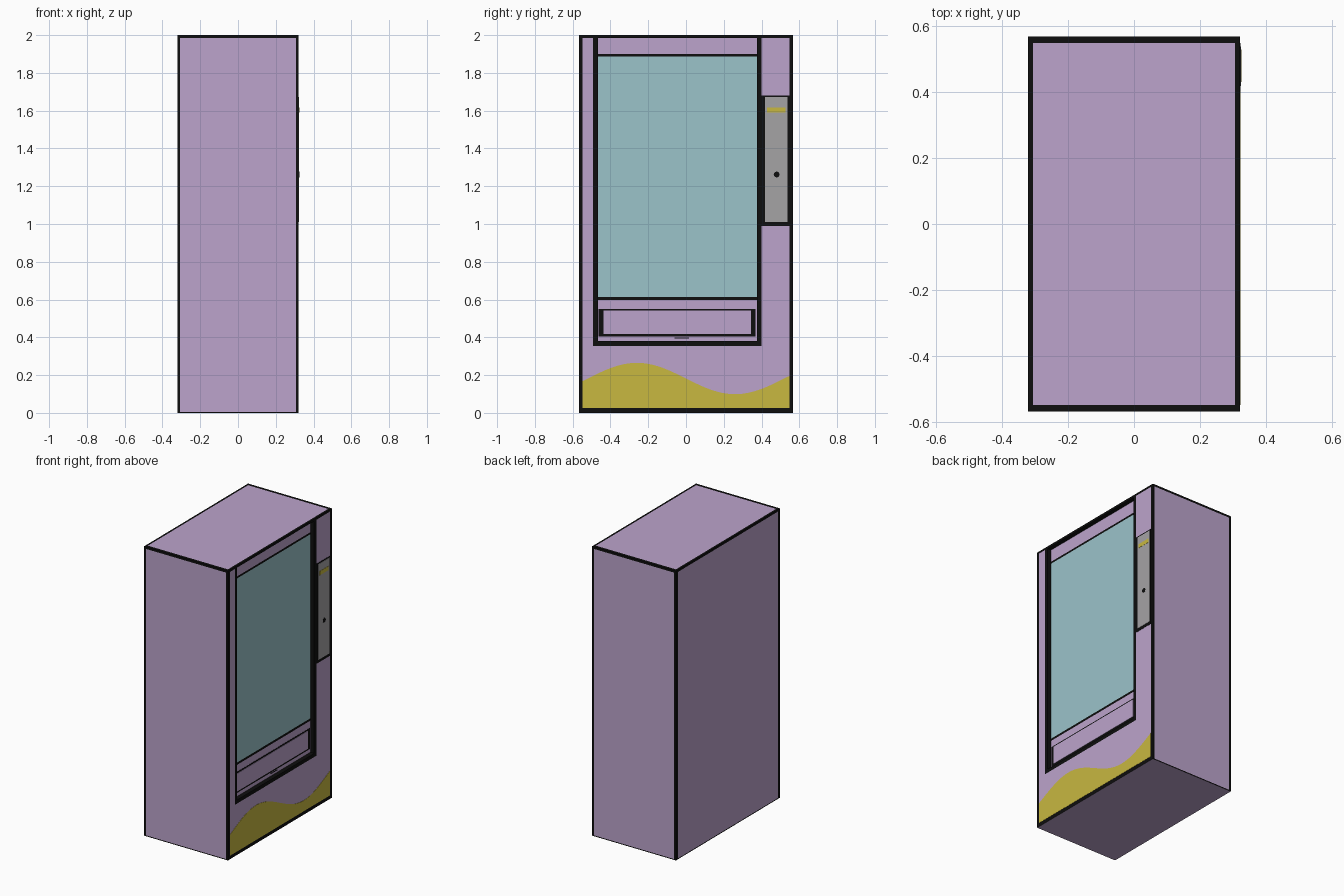
import bpy, bmesh, math

if "Cube" in bpy.data.objects:
    bpy.data.objects.remove(bpy.data.objects["Cube"])

def lin(c):
    c /= 255
    return c / 12.92 if c <= 0.04045 else ((c + 0.055) / 1.055) ** 2.4

def material(name, r, g, b):
    m = bpy.data.materials.new(name)
    m.diffuse_color = (lin(r), lin(g), lin(b), 1)
    m.use_nodes = True
    m.node_tree.nodes["Principled BSDF"].inputs["Base Color"].default_value = m.diffuse_color
    return m

LILAC = material("lilac", 188, 164, 204)
BLACK = material("ink black", 14, 14, 14)
TEAL = material("pale teal", 155, 195, 202)
GREY = material("grey", 165, 163, 165)
YELLOW = material("mustard yellow", 200, 184, 64)

HX, HY, HZ = 0.32, 0.567, 2.0     # half width, half length, height
DEPTH = 0.03                      # depth of the display recess
Y0, Y1, Z0, Z1 = -0.467, 0.375, 0.38, 1.985   # recess opening

def make_object(name, bm, mats):
    bmesh.ops.recalc_face_normals(bm, faces=bm.faces)
    mesh = bpy.data.meshes.new(name)
    bm.to_mesh(mesh)
    bm.free()
    for m in mats:
        mesh.materials.append(m)
    ob = bpy.data.objects.new(name, mesh)
    bpy.context.collection.objects.link(ob)
    return ob

def plate(name, pts, x, mat, thick=0.0015):
    """Thin plate facing +x from a (y, z) outline."""
    bm = bmesh.new()
    back = [bm.verts.new((x, y, z)) for y, z in pts]
    front = [bm.verts.new((x + thick, y, z)) for y, z in pts]
    bm.faces.new(front)
    bm.faces.new(back[::-1])
    n = len(pts)
    for i in range(n):
        j = (i + 1) % n
        bm.faces.new((back[i], back[j], front[j], front[i]))
    return make_object(name, bm, [mat])

def rect(y0, y1, z0, z1):
    return [(y0, z0), (y1, z0), (y1, z1), (y0, z1)]

# Cabinet: a box cut along the painted edge lines
bm = bmesh.new()
bmesh.ops.create_cube(bm, size=1)
for v in bm.verts:
    v.co = (v.co.x * 2 * HX, v.co.y * 2 * HY, (v.co.z + 0.5) * HZ)
BX, BY = HX - 0.014, HY - 0.02
cuts = [(0, (-BX, BX)), (1, (-BY, BY, -0.492, Y0, Y1, 0.40)),
        (2, (0.006, 0.025, 0.355, Z0, 0.598, 0.614, 1.886, 1.9, Z1))]
for axis, values in cuts:
    for value in values:
        co, no = [0, 0, 0], [0, 0, 0]
        co[axis], no[axis] = value, 1
        bmesh.ops.bisect_plane(bm, geom=bm.verts[:] + bm.edges[:] + bm.faces[:],
                               plane_co=co, plane_no=no)

# Push the display area inwards
opening = []
for f in bm.faces:
    c = f.calc_center_median()
    if c.x > HX - 1e-4 and Y0 < c.y < Y1 and Z0 < c.z < Z1:
        opening.append(f)
res = bmesh.ops.extrude_face_region(bm, geom=opening)
moved = [g for g in res["geom"] if isinstance(g, bmesh.types.BMVert)]
bmesh.ops.translate(bm, vec=(-DEPTH, 0, 0), verts=moved)
left = [f for f in opening if f.is_valid]
if left:
    bmesh.ops.delete(bm, geom=left, context='FACES')
bmesh.ops.recalc_face_normals(bm, faces=bm.faces)

# Colour by direction and position
def colour(f):
    c, n = f.calc_center_median(), f.normal
    edge_x, edge_y = abs(c.x) > BX, abs(c.y) > BY
    if n.x > 0.5 and c.x < HX - 0.01:                # recess floor
        if 0.614 < c.z < 1.886:
            return 2
        return int(0.598 < c.z < 0.614 or 1.886 < c.z < 1.9)
    if n.x > 0.5:                                    # display side
        frame = -0.492 < c.y < 0.40 and c.z > 0.355
        return int(edge_y or frame or c.z < 0.025 or c.z > Z1)
    if n.x < -0.5:
        return int(edge_y or c.z < 0.006 or c.z > Z1)
    if abs(n.z) > 0.5:
        if 0.01 < c.z < 1.99:
            return 1                                 # recess walls
        return int(c.z > 1 and (edge_x or edge_y))
    if abs(c.y) < HY - 0.01:
        return 1                                     # recess walls
    return int(edge_x or c.z < 0.006 or c.z > Z1)

for f in bm.faces:
    f.material_index = colour(f)
make_object("cabinet", bm, [LILAC, BLACK, TEAL])

# Delivery flap in the recess below the window
FLOOR = HX - DEPTH
plate("flap_outline", rect(-0.462, 0.368, 0.405, 0.55), FLOOR, BLACK)
plate("flap", rect(-0.438, 0.343, 0.417, 0.541), FLOOR, LILAC, 0.004)
plate("flap_handle_mark", rect(-0.06, 0.015, 0.394, 0.400), FLOOR, BLACK)

# Payment panel
plate("payment_panel_outline", rect(0.40, 0.547, 0.99, 1.68), HX, BLACK)
plate("payment_panel", rect(0.417, 0.537, 1.01, 1.672), HX, GREY, 0.003)
plate("payment_display", rect(0.43, 0.527, 1.59, 1.618), HX, YELLOW, 0.0045)
dot = [(0.48 + 0.016 * math.cos(a * math.pi / 4), 1.262 + 0.016 * math.sin(a * math.pi / 4))
       for a in range(8)]
plate("payment_button", dot, HX, BLACK, 0.0045)

# Wavy painted band along the bottom
N = 40
wave = [(-BY, 0.025), (BY, 0.025)]
for i in range(N + 1):
    y = BY - 2 * BY * i / N
    wave.append((y, 0.182 - 0.083 * math.sin(2 * math.pi * y / 1.04)))
plate("wave_band", wave, HX, YELLOW)
